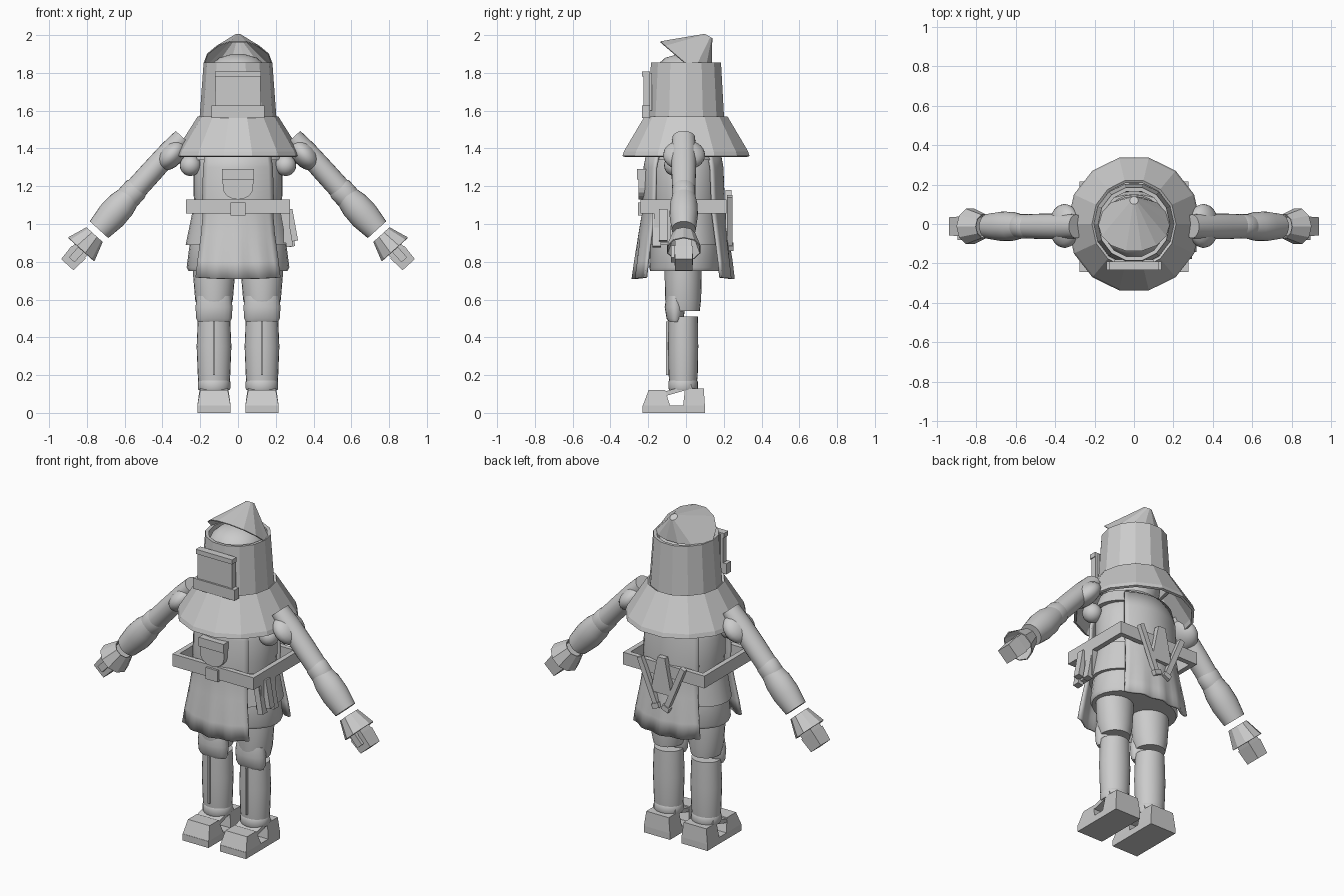
import bpy, bmesh, math
from mathutils import Matrix, Vector

if "Cube" in bpy.data.objects:
    bpy.data.objects.remove(bpy.data.objects["Cube"])

grey = bpy.data.materials.new("plain_grey")
grey.diffuse_color = (0.6, 0.6, 0.6, 1)
grey.use_nodes = True
grey.node_tree.nodes["Principled BSDF"].inputs["Base Color"].default_value = grey.diffuse_color


def add(name, verts, faces, smooth=False, thick=0.0):
    me = bpy.data.meshes.new(name)
    me.from_pydata([tuple(v) for v in verts], [], faces)
    bm = bmesh.new()
    bm.from_mesh(me)
    bmesh.ops.recalc_face_normals(bm, faces=bm.faces)
    bm.to_mesh(me)
    bm.free()
    me.materials.append(grey)
    ob = bpy.data.objects.new(name, me)
    bpy.context.collection.objects.link(ob)
    if thick:
        m = ob.modifiers.new("thickness", "SOLIDIFY")
        m.thickness = thick
        m.offset = -1
    if smooth:
        bpy.ops.object.select_all(action='DESELECT')
        ob.select_set(True)
        bpy.context.view_layer.objects.active = ob
        bpy.ops.object.shade_smooth_by_angle(angle=math.radians(40))
    return ob


def frame(origin, axis):
    """Matrix whose local z runs along axis and local y stays near world y."""
    z = Vector(axis).normalized()
    x = Vector((0, 1, 0)).cross(z).normalized()
    m = Matrix((x, z.cross(x), z)).transposed().to_4x4()
    return Matrix.Translation(origin) @ m


def lathe(name, rings, origin=(0, 0, 0), axis=(0, 0, 1), n=24, smooth=True,
          caps=True, thick=0.0, turn=0.0):
    """Elliptical rings (height, rx, ry) joined along an axis."""
    m = frame(origin, axis)
    vs = [m @ Vector((rx * math.cos(turn + 2 * math.pi * i / n),
                      ry * math.sin(turn + 2 * math.pi * i / n), h))
          for h, rx, ry in rings for i in range(n)]
    fs = [(k * n + i, k * n + (i + 1) % n, (k + 1) * n + (i + 1) % n, (k + 1) * n + i)
          for k in range(len(rings) - 1) for i in range(n)]
    if caps:
        fs += [tuple(range(n)), tuple(range(len(vs) - n, len(vs)))]
    return add(name, vs, fs, smooth, thick)


def ball(name, centre, radii, axis=(0, 0, 1), n=20):
    rings = []
    for k in range(11):
        a = math.pi * (0.02 + 0.96 * k / 10)
        rings.append((-radii[2] * math.cos(a), radii[0] * math.sin(a), radii[1] * math.sin(a)))
    return lathe(name, rings, centre, axis, n)


def box(name, x, y, z, matrix=Matrix(), top=(0, 0, 0, 0)):
    """Box from ranges; top insets the upper face (x0, x1, y0, y1)."""
    vs = [(x[0], y[0]), (x[1], y[0]), (x[1], y[1]), (x[0], y[1])]
    up = [(x[0] + top[0], y[0] + top[2]), (x[1] - top[1], y[0] + top[2]),
          (x[1] - top[1], y[1] - top[3]), (x[0] + top[0], y[1] - top[3])]
    pts = [matrix @ Vector((*v, z[0])) for v in vs] + [matrix @ Vector((*v, z[1])) for v in up]
    return add(name, pts, [(0, 1, 2, 3), (4, 5, 6, 7), (0, 1, 5, 4),
                           (1, 2, 6, 5), (2, 3, 7, 6), (3, 0, 4, 7)])


def plate(name, outline, y0, y1):
    """Outline in x, z extruded through y."""
    n = len(outline)
    vs = [(x, y, z) for y in (y0, y1) for x, z in outline]
    fs = [tuple(range(n)), tuple(range(n, 2 * n))]
    fs += [(i, (i + 1) % n, n + (i + 1) % n, n + i) for i in range(n)]
    return add(name, vs, fs)


# Helmet, brim and head
lathe("helmet", [(1.54, .205, .208), (1.855, .182, .19)], n=14, smooth=False,
      caps=False, thick=.02)
lathe("helmet_brim", [(1.36, .338, .345), (1.385, .33, .337), (1.57, .213, .225)],
      n=14, smooth=False, caps=False, thick=.015)
lathe("head", [(1.38, .11, .11), (1.5, .15, .15), (1.8, .16, .16), (1.845, .14, .14),
               (1.88, .1, .1), (1.9, .03, .03)], (0, -.01, 0))

# Raised conical crown plate, lifted at the front
N = 14
ring = []
for i in range(N):
    a = 2 * math.pi * i / N
    y = .14 * math.sin(a)
    ring.append((.182 * math.cos(a), y, 1.85 + max(0, -y) / .14 * .12))
tip = [(.022 * math.cos(2 * math.pi * i / N), .12 + .02 * math.sin(2 * math.pi * i / N),
        1.995 - .012 * math.sin(2 * math.pi * i / N)) for i in range(N)]
add("helmet_crown", ring + tip, [(i, (i + 1) % N, N + (i + 1) % N, N + i) for i in range(N)]
    + [tuple(range(N, 2 * N))], thick=.006)

# Face visor
box("visor_plate", (-.1, .1), (-.222, -.18), (1.6, 1.8))
box("visor_top_bar", (-.123, .123), (-.233, -.19), (1.78, 1.808))
box("visor_bottom_bar", (-.14, .14), (-.233, -.19), (1.562, 1.627))
for s in (-1, 1):
    box("visor_side_rail", sorted((s * .098, s * .118)), (-.225, -.19), (1.62, 1.79))

# Torso, jacket and layered skirt
lathe("torso", [(1.04, .22, .175), (1.15, .235, .185), (1.28, .235, .185), (1.37, .215, .17),
                (1.45, .15, .12)], n=28)
lathe("lower_skirt", [(.752, .262, .19), (.77, .272, .195), (.9, .255, .19), (1.08, .225, .18)], n=28)
lathe("upper_skirt", [(.89, .277, .2), (.9, .275, .2), (1.08, .238, .185)], n=28)
lathe("neck_collar", [(1.34, .25, .18), (1.42, .22, .15)], n=28)


# Cloth tabard, front and back
def tabard(name, side, rows):
    cols = 16
    vs, fs = [], []
    for z, w, y in rows:
        for i in range(cols + 1):
            u = 2 * i / cols - 1
            low = max(0, (1.0 - z) / .29)
            wave = .008 * low * math.cos(u * 11)
            vs.append((u * w, side * (y - .06 * u * u + wave), z + .008 * low * u * u))
    for k in range(len(rows) - 1):
        for i in range(cols):
            a = k * (cols + 1) + i
            fs.append((a, a + 1, a + cols + 2, a + cols + 1))
    return add(name, vs, fs, True, .015)


tabard("front_tabard", -1, [(1.4, .17, .205), (1.3, .185, .225), (1.13, .19, .23), (1.08, .185, .23),
                            (.95, .195, .25), (.8, .215, .27), (.71, .225, .28)])
tabard("back_tabard", 1, [(1.4, .17, .18), (1.3, .185, .198), (1.13, .19, .205), (1.08, .185, .205),
                          (.95, .195, .222), (.8, .215, .242), (.71, .225, .25)])

# Chest pouch
arc = [(.08 * math.cos(a), 1.19 + .06 * math.sin(a))
       for a in [math.pi + math.pi * i / 8 for i in range(9)]]
plate("chest_pouch", [(-.082, 1.25)] + arc + [(.082, 1.25)], -.252, -.2)
plate("pouch_flap", [(-.084, 1.29), (-.084, 1.235), (.084, 1.235), (.084, 1.29)], -.26, -.2)

# Square belt with buckle
for y0, y1, nm in ((-.242, -.212, "belt_front"), (.185, .215, "belt_back")):
    box(nm, (-.275, .275), (y0, y1), (1.055, 1.13))
for s in (-1, 1):
    box("belt_side", sorted((s * .245, s * .275)), (-.242, .215), (1.055, 1.13))
box("belt_buckle", (-.04, .04), (-.255, -.23), (1.045, 1.115))

# Tools on the back of the belt
plate("back_blade", [(-.07, .96), (.07, .96), (.025, 1.18), (-.025, 1.18)], .21, .242)
for s in (-1, 1):
    m = frame((s * .03, .232, .87), (s * .42, 0, 1))
    box("back_rod", (-.016, .016), (-.014, .014), (0, .3), m)
    box("back_rod_end", (-.024, .024), (-.02, .02), (-.005, .025), m)

# Hip tools hanging from one side of the belt
for y, x, ln in ((-.12, .285, .17), (-.06, .27, .2), (-.155, .26, .2)):
    box("hip_tool", (-.018, .018), (-.022, .022), (0, ln), frame((x + .015, y, 1.08 - ln), (-.18, 0, 1)))
box("hip_pouch", (.24, .275), (-.17, -.03), (.9, 1.06))

# Arms, mirrored
for s in (-1, 1):
    o, d = (s * .36, -.012, 1.385), (s * .67, 0, -.74)
    m = frame(o, d)
    lathe("upper_arm", [(-.1, .05, .06), (0, .058, .065), (.15, .06, .065), (.3, .06, .06)], o, d)
    ball("shoulder_pad", (s * .352, -.01, 1.365), (.062, .112, .095), d)
    lathe("elbow_band", [(.25, .056, .056), (.27, .066, .062), (.33, .066, .062), (.35, .058, .058)], o, d)
    lathe("forearm", [(.31, .06, .06), (.38, .077, .073), (.46, .08, .075), (.56, .066, .064)], o, d)
    lathe("glove_cuff", [(.595, .058, .062), (.7, .094, .094)], o, d, n=10,
          smooth=False, caps=False, thick=.006)
    box("palm", (-.045, .045), (-.045, .045), (.62, .76), m)
    box("fingers", (-.05, .05), (-.05, .05), (.72, .81), m, (.006, .006, .004, .004))
    box("thumb", (-.02, .02), (-.068, -.04), (.69, .775), m)
    ball("chest_button", (s * .252, -.06, 1.31), (.056, .056, .056))

    # Legs
    c = (s * .127, -.015, 0)
    lathe("thigh", [(.54, .085, .088), (.6, .1, .095), (.72, .11, .098), (.8, .11, .098)], c)
    lathe("knee_pad", [(.48, .085, .032), (.5, .094, .045), (.56, .098, .055), (.62, .09, .045)],
          (s * .127, -.058, 0), n=20)
    lathe("shin", [(.13, .08, .07), (.2, .086, .077), (.35, .092, .08), (.51, .085, .078)], c)
    lathe("ankle_band", [(.12, .082, .074), (.13, .086, .078), (.165, .086, .078), (.175, .08, .072)], c)
    box("shin_ridge", (s * .127 - .006, s * .127 + .006), (-.106, -.08), (.2, .485))

    # Shoes
    x0, x1 = s * .127 - .088, s * .127 + .088
    box("shoe_sole", (x0, x1), (-.23, .1), (0, .04))
    box("shoe_toe", (x0, x1), (-.228, -.085), (.04, .12), top=(.015, .015, .03, .025))
    box("shoe_heel", (x0, x1), (-.015, .1), (.04, .13), top=(.012, .012, .01, .006))
    m = Matrix.Translation((s * .127, -.115, .1)) @ Matrix.Rotation(.28, 4, 'X')
    box("shoe_strap", (-.075, .075), (0, .15), (-.012, .012), m)
